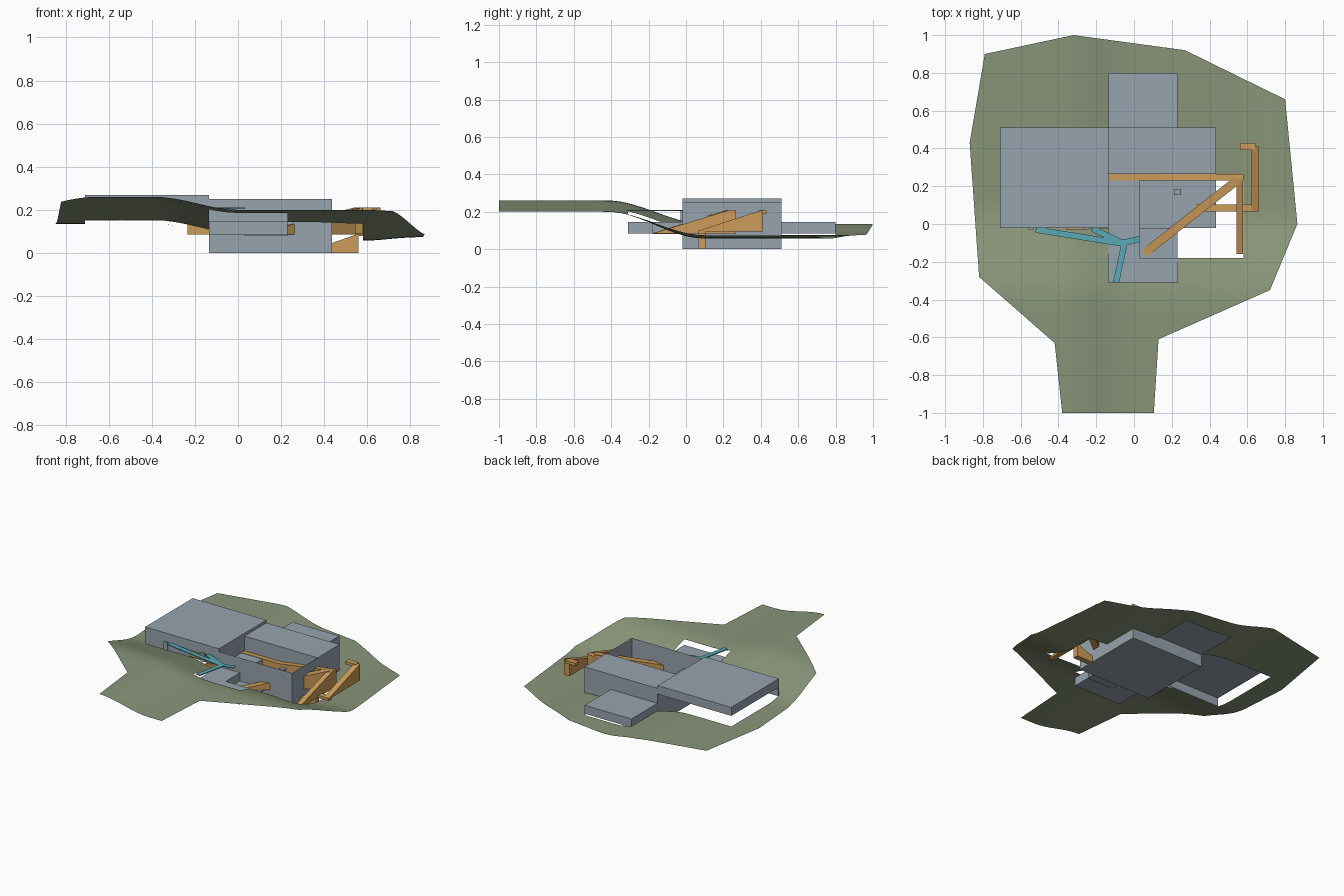
import bpy, bmesh, math
from mathutils import Vector

if "Cube" in bpy.data.objects:
    bpy.data.objects.remove(bpy.data.objects["Cube"])


def material(name, rgb):
    m = bpy.data.materials.new(name)
    m.diffuse_color = (*rgb, 1)
    m.use_nodes = True
    m.node_tree.nodes["Principled BSDF"].inputs["Base Color"].default_value = m.diffuse_color
    return m


GREY = material("concrete grey", (0.31, 0.37, 0.42))
GREEN = material("grass green", (0.25, 0.30, 0.19))
ORANGE = material("ramp orange", (0.60, 0.33, 0.10))
TEAL = material("path teal", (0.10, 0.40, 0.47))


def finish(name, bm, mat):
    bmesh.ops.recalc_face_normals(bm, faces=bm.faces)
    me = bpy.data.meshes.new(name)
    bm.to_mesh(me)
    bm.free()
    me.materials.append(mat)
    ob = bpy.data.objects.new(name, me)
    bpy.context.collection.objects.link(ob)
    return ob


def prism(name, base, z0, tops, mat, skip_top=False):
    """Vertical prism on a base polygon, with a height for each corner."""
    bm = bmesh.new()
    lo = [bm.verts.new((x, y, z0)) for x, y in base]
    hi = [bm.verts.new((p[0], p[1], t)) for p, t in zip(base, tops)]
    n = len(base)
    bm.faces.new(lo)
    if not skip_top:
        bm.faces.new(hi)
    for i in range(n):
        j = (i + 1) % n
        bm.faces.new((lo[i], lo[j], hi[j], hi[i]))
    return finish(name, bm, mat)


def box(name, x0, x1, y0, y1, z0, z1, mat, skip_top=False):
    base = [(x0, y0), (x1, y0), (x1, y1), (x0, y1)]
    return prism(name, base, z0, [z1] * 4, mat, skip_top)


def strip(name, a, b, width, z0, za, zb, mat):
    """Straight ramp or path from a to b, with top heights za and zb."""
    a, b = Vector(a), Vector(b)
    d = (b - a).normalized()
    s = Vector((-d.y, d.x)) * width / 2
    base = [tuple(p) for p in (a - s, b - s, b + s, a + s)]
    return prism(name, base, z0, [za, zb, zb, za], mat)


def smooth(v, a, b):
    t = min(1, max(0, (v - a) / (b - a)))
    return t * t * (3 - 2 * t)


def ground(x, y):
    z = 0.20 - 0.125 * smooth(y, -0.42, 0.10)
    z += 0.06 * (1 - smooth(x, -0.38, 0.0))
    return z - 0.018 * math.exp(-((x - 0.58) / 0.16) ** 2) * smooth(y, -0.4, 0.05)


# Terrain: a body and a neck, sliced on a grid, with building pits removed
body = [(-.32, 1), (.27, .92), (.80, .66), (.865, 0), (.72, -.35), (.13, -.61),
        (-.42, -.63), (-.82, -.28), (-.87, .43), (-.79, .90)]
neck = [(.13, -.61), (.105, -1), (-.38, -1), (-.42, -.63)]
pits = [(-.71, .435, -.02, .51), (-.135, .23, -.31, .80), (.03, .58, -.18, .25)]
bm = bmesh.new()
for poly in (body, neck):
    bm.faces.new([bm.verts.new((x, y, 0)) for x, y in poly])
xs = [i * 0.05 + 0.005 for i in range(-17, 18)] + [v for p in pits for v in p[:2]]
ys = [i * 0.05 + 0.005 for i in range(-19, 20)] + [v for p in pits for v in p[2:]]
for cuts, no in ((xs, (1, 0, 0)), (ys, (0, 1, 0))):
    for c in cuts:
        bmesh.ops.bisect_plane(bm, geom=bm.verts[:] + bm.edges[:] + bm.faces[:],
                               dist=1e-5, plane_co=[c * k for k in no], plane_no=no)


def in_pit(f):
    c = f.calc_center_median()
    return any(p[0] < c.x < p[1] and p[2] < c.y < p[3] for p in pits)


bmesh.ops.delete(bm, geom=[f for f in bm.faces if in_pit(f)], context='FACES')
bmesh.ops.remove_doubles(bm, verts=bm.verts[:], dist=1e-4)
for v in bm.verts:
    v.co.z = ground(v.co.x, v.co.y)
for f in bm.faces:
    f.smooth = True
finish("terrain", bm, GREEN)

# Main halls: raised wing, back hall and the open court in front of it
box("raised_wing", -.71, -.135, -.02, .51, .21, .27, GREY)
box("wing_retaining_wall", -.71, -.135, -.02, -.012, .15, .21, GREY)
box("back_hall", -.135, .435, .265, .51, 0, .25, GREY)
box("court_shell", -.135, .435, -.02, .265, 0, .25, GREY, skip_top=True)
box("court_platform", -.135, .03, -.02, .23, 0, .145, GREY)

# Low block that passes through the halls, with a sunken front corner
box("rear_block", -.135, .23, .51, .80, .085, .145, GREY)
box("front_block_left", -.135, .03, -.31, -.02, .085, .145, GREY)
box("front_block_right", .03, .23, -.31, -.18, .085, .145, GREY)
box("front_block_floor", .03, .23, -.18, -.02, .08, .087, GREY)

# Ramps around and through the court
strip("diagonal_ramp", (.055, -.155), (.55, .235), .045, .085, .087, .21, ORANGE)
strip("side_ramp", (.56, -.16), (.56, .235), .036, .085, .09, .21, ORANGE)
strip("court_landing", (-.135, .248), (.15, .248), .033, .085, .147, .147, ORANGE)
strip("court_ramp", (.15, .248), (.58, .248), .036, .085, .147, .21, ORANGE)
strip("outer_ramp", (.642, .07), (.642, .41), .04, .095, .10, .21, ORANGE)
box("outer_ramp_top", .56, .642, .392, .43, .19, .21, ORANGE)
strip("lower_ramp", (.32, .085), (.56, .085), .038, 0, .005, .09, ORANGE)
box("lower_ramp_landing", .56, .66, .066, .104, .08, .10, ORANGE)

# Small orange supports below the wing
box("wing_steps", -.235, -.135, -.025, 0, .085, .145, ORANGE)
box("wing_sill", -.36, -.26, -.028, -.02, .16, .20, ORANGE)

# Posts in front of the wing
for i, x in enumerate((-.56, -.27)):
    box(f"wing_post_{i}", x, x + .03, -.03, -.02, .15, .21, GREY)

# Flat branching footpath
for i, (a, b) in enumerate([((-.52, -.03), (-.05, -.105)), ((-.22, -.025), (-.05, -.105)),
                            ((-.05, -.10), (-.095, -.31)), ((-.06, -.10), (.03, -.08))]):
    strip(f"footpath_{i}", a, b, .032, .204, .21, .21, TEAL)

# Small marker standing in the court
box("court_marker", .218, .245, .158, .18, .08, .15, TEAL)
box("court_marker_cap", .212, .25, .153, .185, .15, .158, GREY)
